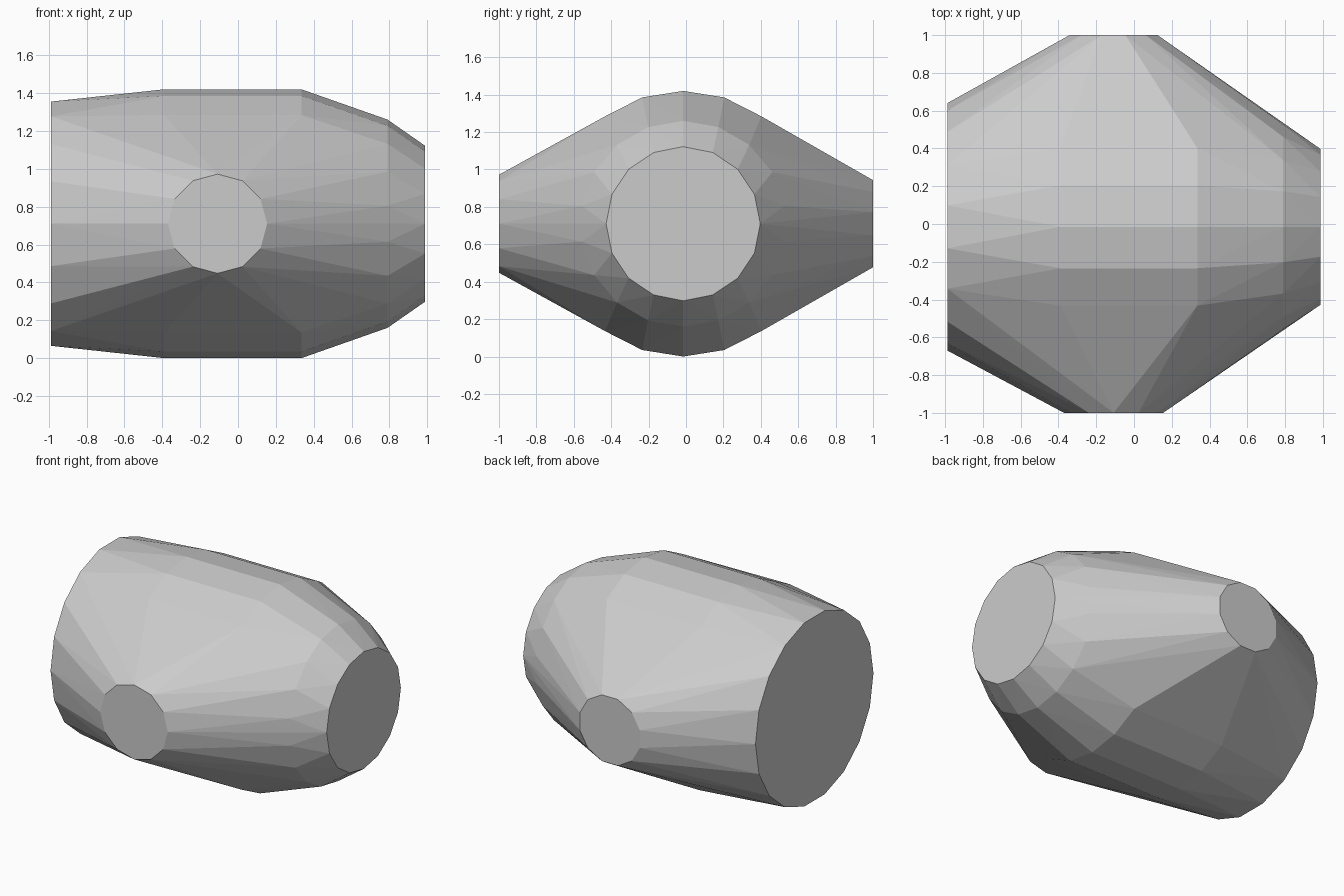
import bpy, bmesh
from math import sin, cos, tau, radians

if "Cube" in bpy.data.objects:
    bpy.data.objects.remove(bpy.data.objects["Cube"])

CY, CZ = -0.015, 0.71   # body axis
bm = bmesh.new()


def ring(axis, pos, r, n, offset=0.0, cx=-0.108):
    """Circle of points across the x axis (body) or y axis (side stubs)."""
    for i in range(n):
        a = tau * i / n + radians(offset)
        u, z = r * sin(a), CZ + r * cos(a)
        bm.verts.new((pos, CY + u, z) if axis == "x" else (cx + u, pos, z))


# Body cross-sections, left to right
ring("x", -0.988, 0.655, 18, 10)
ring("x", -0.39, 0.71, 20)
ring("x", 0.335, 0.71, 20)
ring("x", 0.79, 0.55, 18)
ring("x", 0.988, 0.412, 16)
# Flat discs at the front and back
ring("y", -1.0, 0.262, 12)
ring("y", 1.0, 0.241, 12, 15)

# Faceted shell wrapped around all the rings
res = bmesh.ops.convex_hull(bm, input=bm.verts[:])
junk = {g for k in ("geom_interior", "geom_unused") for g in res[k]
        if isinstance(g, bmesh.types.BMVert) and not g.link_faces}
bmesh.ops.delete(bm, geom=list(junk), context="VERTS")
bmesh.ops.dissolve_limit(bm, angle_limit=radians(0.5),
                         verts=bm.verts[:], edges=bm.edges[:])
bmesh.ops.recalc_face_normals(bm, faces=bm.faces[:])

mesh = bpy.data.meshes.new("faceted_shell")
bm.to_mesh(mesh)
bm.free()
shell = bpy.data.objects.new("faceted_shell", mesh)
bpy.context.collection.objects.link(shell)
